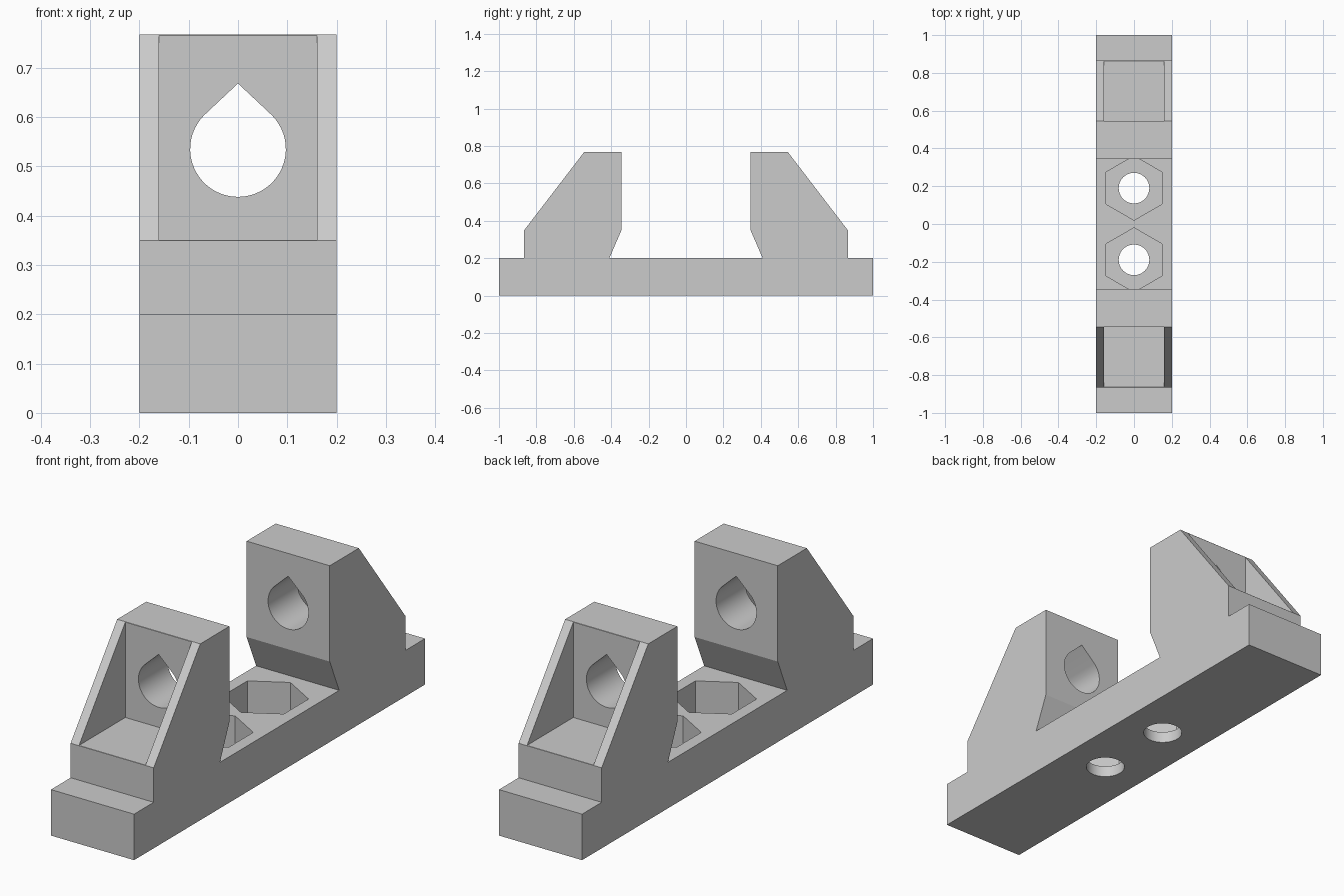
import bpy
import bmesh
import math
from mathutils import Vector

default = bpy.data.objects.get("Cube")
if default:
    bpy.data.objects.remove(default, do_unlink=True)

grey = bpy.data.materials.new("light_grey")
grey.use_nodes = True
colour = (0.6, 0.6, 0.6, 1)
grey.diffuse_color = colour
grey.node_tree.nodes["Principled BSDF"].inputs["Base Color"].default_value = colour


def prism(name, outline, direction):
    """Extrude a closed planar outline along a direction."""
    bm = bmesh.new()
    face = bm.faces.new([bm.verts.new(p) for p in outline])
    result = bmesh.ops.extrude_face_region(bm, geom=[face], use_keep_orig=True)
    moved = [v for v in result["geom"] if isinstance(v, bmesh.types.BMVert)]
    bmesh.ops.translate(bm, verts=moved, vec=Vector(direction))
    bmesh.ops.recalc_face_normals(bm, faces=bm.faces)
    mesh = bpy.data.meshes.new(name)
    bm.to_mesh(mesh)
    bm.free()
    mesh.materials.append(grey)
    obj = bpy.data.objects.new(name, mesh)
    bpy.context.collection.objects.link(obj)
    return obj


def circle(radius, sides, y, z):
    """Horizontal ring with a corner pointing along y."""
    angles = [2 * math.pi * i / sides for i in range(sides)]
    return [(radius * math.sin(a), y + radius * math.cos(a), z) for a in angles]


def cut(target, cutter):
    cutter.hide_render = True
    mod = target.modifiers.new("cut", "BOOLEAN")
    mod.operation = "DIFFERENCE"
    mod.solver = "EXACT"
    mod.object = cutter
    bpy.context.view_layer.objects.active = target
    bpy.ops.object.modifier_apply(modifier=mod.name)
    bpy.data.objects.remove(cutter, do_unlink=True)


# Base with two mirrored uprights, as one side profile
half = [(1, 0), (1, 0.2), (0.865, 0.2), (0.865, 0.35), (0.545, 0.767),
        (0.345, 0.767), (0.345, 0.35), (0.41, 0.2)]
profile = half + [(-y, z) for y, z in reversed(half)]
bracket = prism("bracket", [(-0.2, y, z) for y, z in profile], (0.4, 0, 0))

for side in (-1, 1):
    # Open pocket behind each sloping face
    wall, outer = side * 0.546, side * 1.1
    floor = [(-0.16, wall, 0.351), (0.16, wall, 0.351),
             (0.16, outer, 0.351), (-0.16, outer, 0.351)]
    cut(bracket, prism("pocket_cutter", floor, (0, 0, 0.6)))
    # Hexagonal nut recess and bolt hole
    cut(bracket, prism("nut_cutter", circle(0.17, 6, side * 0.19, 0.05), (0, 0, 0.18)))
    cut(bracket, prism("bolt_cutter", circle(0.081, 48, side * 0.19, -0.1), (0, 0, 0.25)))

# Teardrop rod hole through both uprights
radius, centre, steps = 0.097, 0.535, 40
arc = [math.radians(45 - 270 * i / steps) for i in range(steps + 1)]
teardrop = [(radius * math.cos(a), -1.1, centre + radius * math.sin(a)) for a in arc]
teardrop.append((0, -1.1, 0.668))
cut(bracket, prism("rod_cutter", teardrop, (0, 2.2, 0)))

bpy.ops.object.select_all(action="DESELECT")
bracket.select_set(True)
bpy.context.view_layer.objects.active = bracket
bpy.ops.object.shade_smooth_by_angle(angle=math.radians(20))
